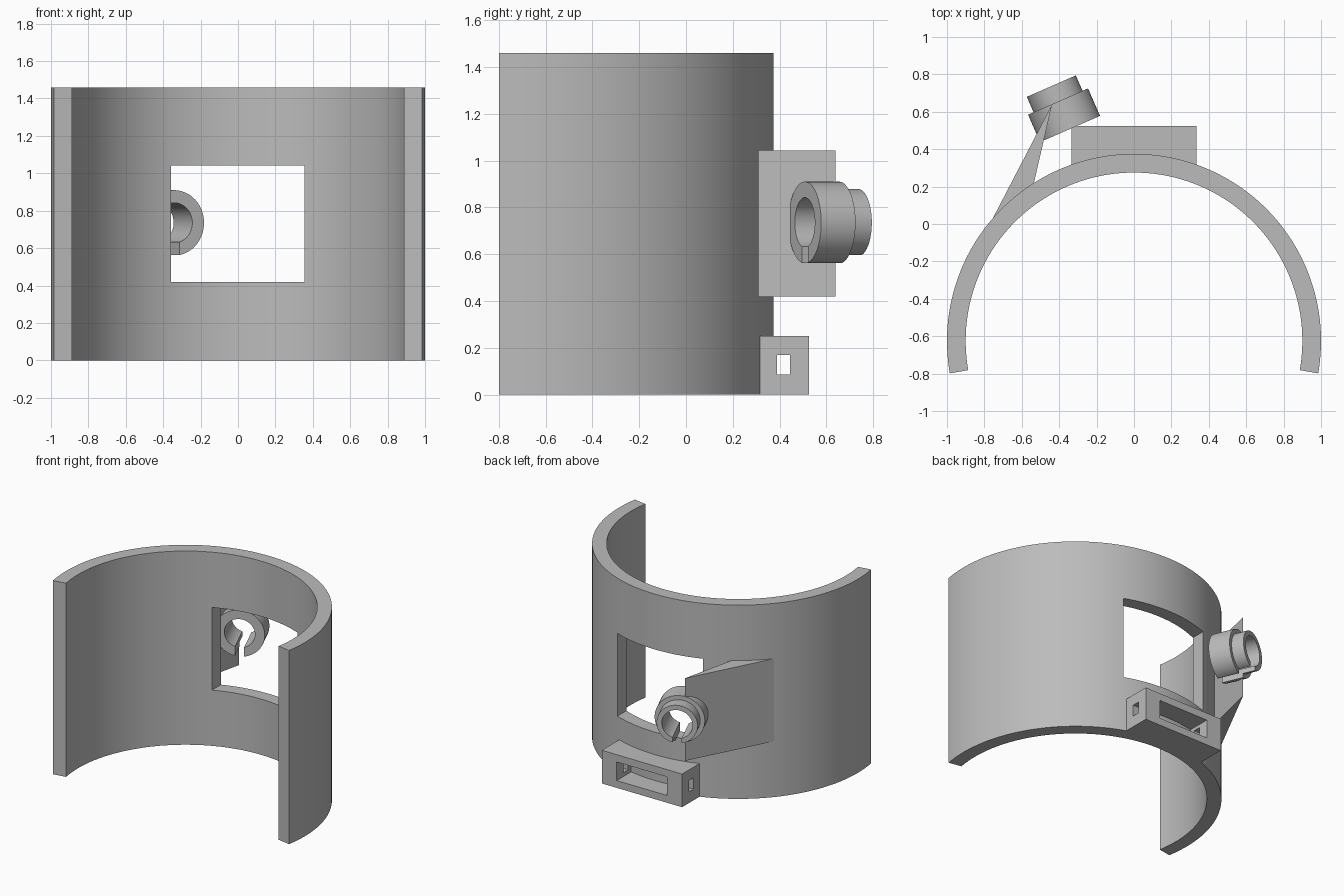
import bpy, bmesh, math
from mathutils import Matrix, Vector

if "Cube" in bpy.data.objects:
    bpy.data.objects.remove(bpy.data.objects["Cube"])

H = 1.46            # shell height
CY = -0.625         # y of the shell axis

grey = bpy.data.materials.new("plain grey")
grey.diffuse_color = (0.5, 0.5, 0.5, 1)
grey.use_nodes = True
grey.node_tree.nodes["Principled BSDF"].inputs["Base Color"].default_value = grey.diffuse_color


def add(name, verts, faces):
    """Make a mesh object with outward normals."""
    bm = bmesh.new()
    vs = [bm.verts.new(v) for v in verts]
    for f in faces:
        bm.faces.new([vs[i] for i in f])
    bmesh.ops.recalc_face_normals(bm, faces=bm.faces)
    mesh = bpy.data.meshes.new(name)
    bm.to_mesh(mesh)
    bm.free()
    mesh.materials.append(grey)
    ob = bpy.data.objects.new(name, mesh)
    bpy.context.collection.objects.link(ob)
    return ob


def prism(name, outline, z0, z1):
    """Extrude a flat outline upward."""
    n = len(outline)
    verts = [(x, y, z) for z in (z0, z1) for x, y in outline]
    faces = [range(n), range(n, 2 * n)]
    faces += [(i, (i + 1) % n, (i + 1) % n + n, i + n) for i in range(n)]
    return add(name, verts, faces)


def box(name, x0, x1, y0, y1, z0, z1):
    return prism(name, [(x0, y0), (x1, y0), (x1, y1), (x0, y1)], z0, z1)


def lathe(name, profile, n=64):
    """Turn a closed (radius, z) profile about the z axis."""
    m = len(profile)
    verts = [(r * math.cos(2 * math.pi * i / n), r * math.sin(2 * math.pi * i / n), z)
             for i in range(n) for r, z in profile]
    faces = [(i * m + j, i * m + (j + 1) % m,
              (i + 1) % n * m + (j + 1) % m, (i + 1) % n * m + j)
             for i in range(n) for j in range(m)]
    return add(name, verts, faces)


def cut(ob, *cutters):
    """Subtract the cutters for good."""
    bpy.context.view_layer.objects.active = ob
    for c in cutters:
        mod = ob.modifiers.new("cut", 'BOOLEAN')
        mod.operation, mod.solver, mod.object = 'DIFFERENCE', 'EXACT', c
        bpy.ops.object.modifier_apply(modifier=mod.name)


def smooth(ob):
    bpy.ops.object.select_all(action='DESELECT')
    ob.select_set(True)
    bpy.context.view_layer.objects.active = ob
    bpy.ops.object.shade_smooth_by_angle(angle=math.radians(25))


# curved shell, a little more than a half ring
def arc(r, n=96):
    angles = [math.radians(-10 + 200 * i / n) for i in range(n + 1)]
    return [(r * math.cos(a), CY + r * math.sin(a)) for a in angles]


outer, inner = arc(1.0), arc(0.9)
n = len(outer)
sv = [(x, y, z) for z in (0, H) for ring in (outer, inner) for x, y in ring]
sf = [(0, n, 3 * n, 2 * n), (n - 1, 2 * n - 1, 4 * n - 1, 3 * n - 1)]
for i in range(n - 1):
    for a, b in ((0, n), (2 * n, 3 * n), (0, 2 * n), (n, 3 * n)):
        sf.append((a + i, a + i + 1, b + i + 1, b + i))
shell = add("curved_shell", sv, sf)

# window through the back of the shell
window = box("window_cutter", -0.357, 0.355, 0, 0.6, 0.42, 1.043)
cut(shell, window)
smooth(shell)

# strap bracket: hollow box with side slots
bracket = box("strap_bracket", -0.335, 0.335, 0.295, 0.525, 0, 0.25)
pocket = box("pocket_cutter", -0.21, 0.21, 0.2, 0.6, 0.055, 0.195)
slots = box("side_slot_cutter", -0.5, 0.5, 0.39, 0.445, 0.085, 0.17)
cut(bracket, pocket, slots)

# wedge arm from the shell to the clip
arm = prism("wedge_arm", [(-0.755, 0.03), (-0.535, 0.22), (-0.438, 0.64)], 0.42, 1.043)

# stepped clip ring, local z runs backward and local y runs down
t = math.radians(23.6)
place = Matrix.Translation(Vector((-0.342, 0.508, 0.735))) @ Matrix((
    (math.cos(t), 0, -math.sin(t), 0),
    (math.sin(t), 0, math.cos(t), 0),
    (0, -1, 0, 0),
    (0, 0, 0, 1)))
clip = lathe("clip_ring", [(0.107, 0), (0.175, 0), (0.175, 0.16),
                           (0.143, 0.16), (0.143, 0.25), (0.107, 0.25)])
slot = box("clip_slot_cutter", -0.032, 0.032, 0.05, 0.25, -0.1, 0.35)
cut(clip, slot)
bore = prism("bore_cutter", [(0.107 * math.cos(2 * math.pi * i / 64),
                              0.107 * math.sin(2 * math.pi * i / 64))
                             for i in range(64)], -0.02, 0.27)
for ob in (clip, bore):
    ob.data.transform(place)
    ob.data.update()
cut(arm, bore)
smooth(clip)
smooth(arm)

# remove the helpers
for ob in (window, pocket, slots, slot, bore):
    bpy.data.objects.remove(ob)
